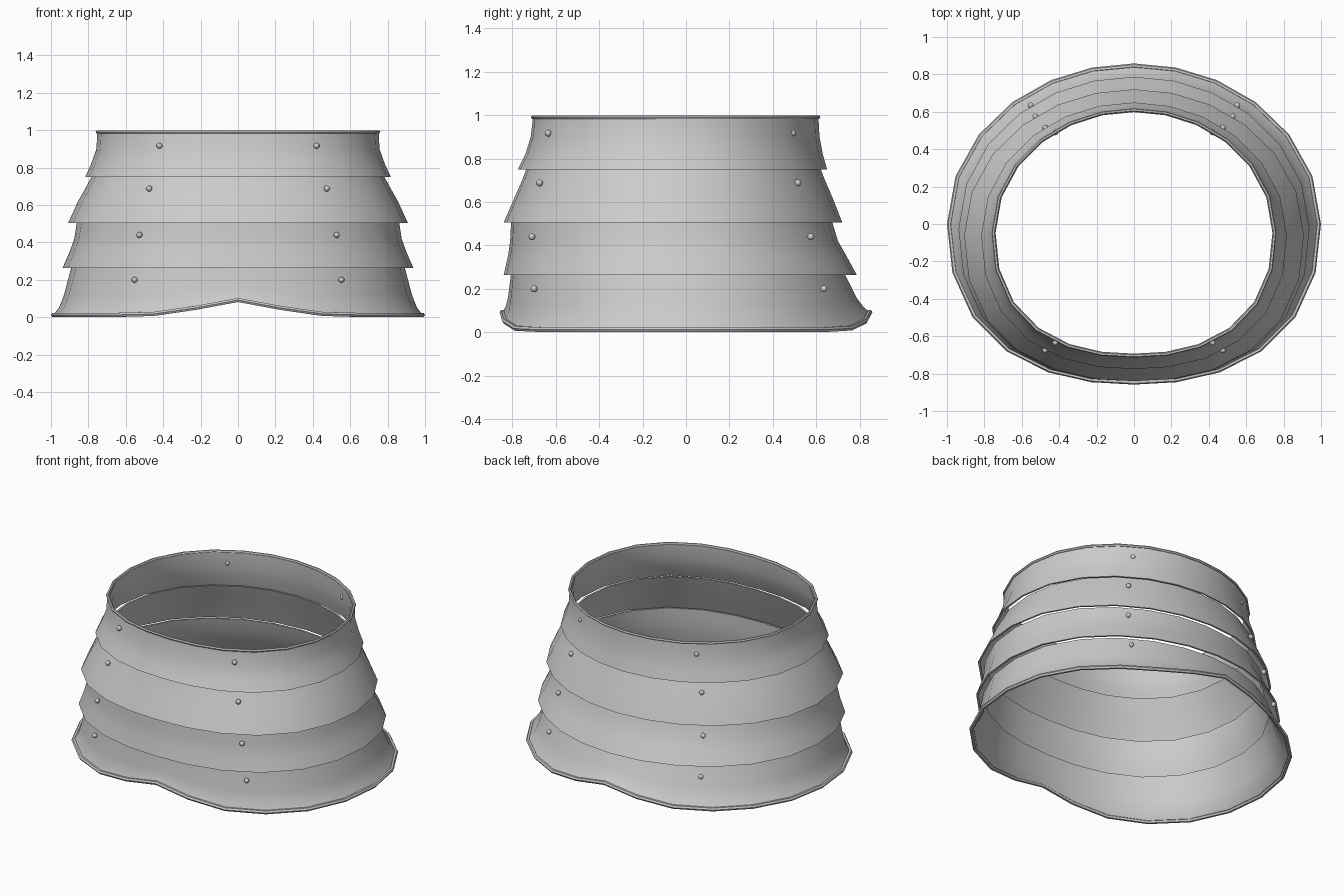
import bpy, bmesh, math
from mathutils import Vector

cube = bpy.data.objects.get("Cube")
if cube:
    bpy.data.objects.remove(cube, do_unlink=True)

SIDES = 24
STEEL = bpy.data.materials.new("plain_steel")
STEEL.use_nodes = True
STEEL.diffuse_color = (0.6, 0.6, 0.6, 1)
STEEL.node_tree.nodes["Principled BSDF"].inputs["Base Color"].default_value = (0.6, 0.6, 0.6, 1)


def loop_point(angle, z, half_x, front, back, lift=0.0):
    """Point on an oval that is a little boxier at the front."""
    c, s = math.cos(angle), math.sin(angle)
    p = 2.3 if s < 0 else 2.0
    half_y, mid = (back - front) / 2, (back + front) / 2
    r = (abs(c / half_x) ** p + abs(s / half_y) ** p) ** (-1 / p)
    arch = max(0.0, 1 - abs(r * c) / 0.52) ** 1.3
    return Vector((r * c, mid + r * s, z + lift * arch))


def make_loop(*ring):
    return [loop_point(math.tau * i / SIDES, *ring) for i in range(SIDES)]


def finish(name, bm, angle=40):
    bmesh.ops.recalc_face_normals(bm, faces=bm.faces)
    mesh = bpy.data.meshes.new(name)
    bm.to_mesh(mesh)
    bm.free()
    mesh.materials.append(STEEL)
    obj = bpy.data.objects.new(name, mesh)
    bpy.context.collection.objects.link(obj)
    bpy.ops.object.select_all(action='DESELECT')
    obj.select_set(True)
    bpy.context.view_layer.objects.active = obj
    bpy.ops.object.shade_smooth_by_angle(angle=math.radians(angle))
    return obj


def skin(name, loops, closed=False):
    """Bridge a stack of loops with quads."""
    bm = bmesh.new()
    rows = [[bm.verts.new(p) for p in loop] for loop in loops]
    pairs = list(zip(rows, rows[1:]))
    if closed:
        pairs.append((rows[-1], rows[0]))
    for a, b in pairs:
        for i in range(SIDES):
            j = (i + 1) % SIDES
            bm.faces.new((a[i], a[j], b[j], b[i]))
    return finish(name, bm)


def make_band(name, rings, thickness=0.012):
    """Closed plate shell: outer surface going down, inner going back up."""
    outer = [make_loop(*r) for r in rings]
    inner = [make_loop(r[0], r[1] - thickness, r[2] + thickness, r[3] - thickness, *r[4:])
             for r in reversed(rings)]
    return skin(name, outer + inner, closed=True)


def make_rim(name, ring, radius, lift=0.0):
    """Rolled edge following an oval."""
    z, half_x, front, back = ring
    loops = []
    for k in range(6):
        a = math.tau * k / 6
        d, h = radius * math.cos(a), radius * math.sin(a)
        loops.append(make_loop(z + h, half_x + d, front - d, back + d, lift))
    return skin(name, loops, closed=True)


# Overlapping hoops: height, half width, front y, back y, arch lift
make_band("top_hoop", [
    (0.99, 0.752, -0.705, 0.61), (0.9, 0.757, -0.715, 0.615),
    (0.82, 0.785, -0.74, 0.63), (0.75, 0.817, -0.775, 0.65)])
make_band("upper_middle_hoop", [
    (0.765, 0.775, -0.73, 0.615), (0.7, 0.81, -0.755, 0.64),
    (0.62, 0.855, -0.79, 0.675), (0.505, 0.908, -0.84, 0.72)])
make_band("lower_middle_hoop", [
    (0.52, 0.86, -0.805, 0.67), (0.42, 0.875, -0.81, 0.7),
    (0.35, 0.9, -0.82, 0.74), (0.263, 0.938, -0.84, 0.787)])
make_band("bottom_hoop", [
    (0.28, 0.888, -0.805, 0.725), (0.12, 0.93, -0.82, 0.785, 0.04),
    (0.055, 0.955, -0.83, 0.815, 0.065), (0.014, 0.985, -0.845, 0.845, 0.078)])

# Rolled edges
make_rim("top_rim", (0.991, 0.752, -0.705, 0.61), 0.009)
make_rim("bottom_rim", (0.012, 0.987, -0.846, 0.846), 0.0125, 0.08)

# Rivets, four to a hoop: x, front y, back y, height
for row, (x, front, back, z) in enumerate([
        (0.42, -0.635, 0.49, 0.917), (0.475, -0.675, 0.515, 0.688),
        (0.527, -0.71, 0.575, 0.44), (0.553, -0.7, 0.635, 0.2)]):
    bm = bmesh.new()
    for side in (-1, 1):
        for y in (front, back):
            made = bmesh.ops.create_uvsphere(bm, u_segments=8, v_segments=6, radius=0.016)
            bmesh.ops.translate(bm, verts=made["verts"], vec=(side * x, y, z))
    finish("rivets_row_%d" % (row + 1), bm, 60)
